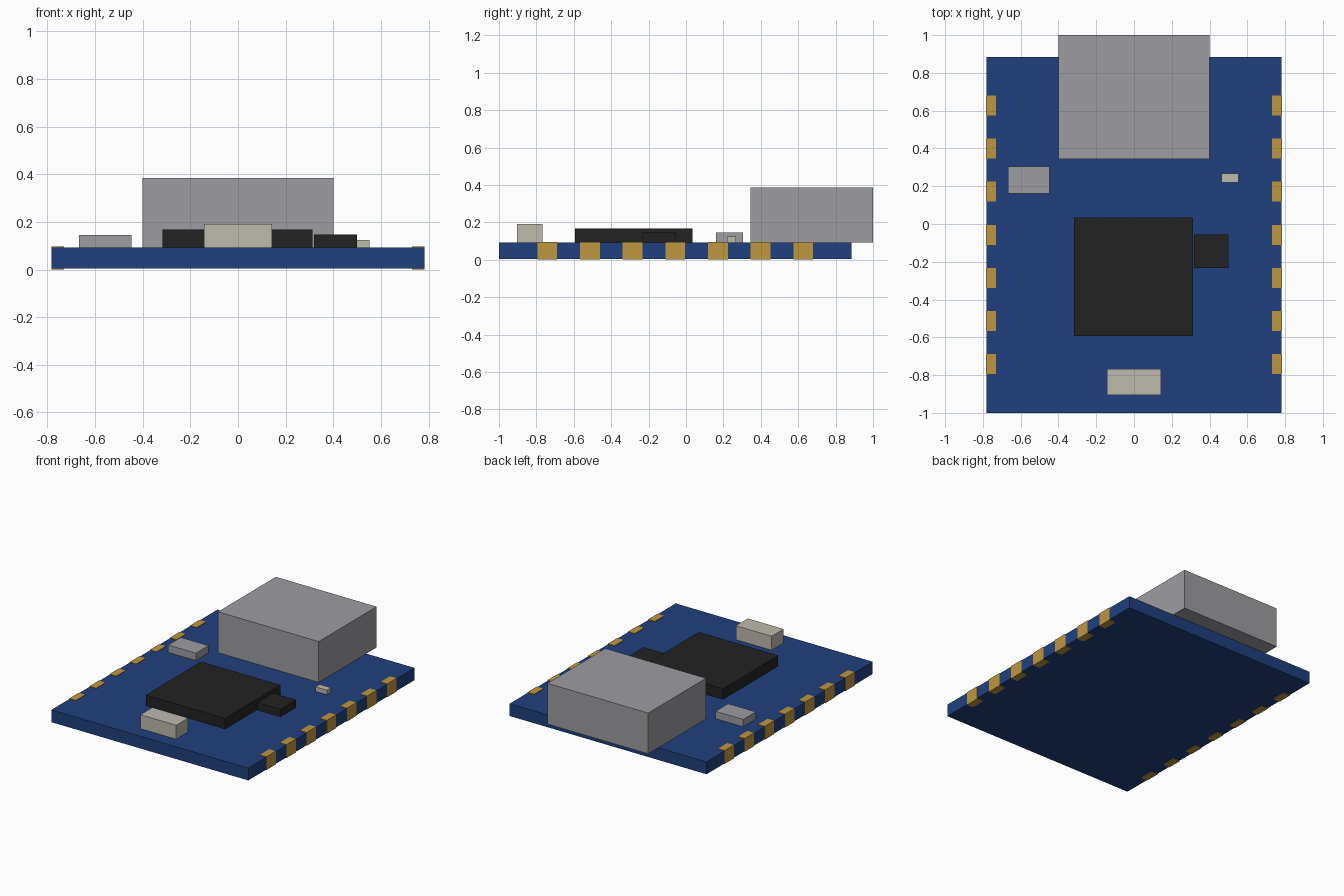
import bpy

cube = bpy.data.objects.get("Cube")
if cube:
    bpy.data.objects.remove(cube, do_unlink=True)


def material(name, rgb):
    m = bpy.data.materials.new(name)
    m.use_nodes = True
    m.diffuse_color = (*rgb, 1)
    m.node_tree.nodes["Principled BSDF"].inputs["Base Color"].default_value = (*rgb, 1)
    return m


blue = material("board blue", (0.014, 0.051, 0.21))
grey = material("metal grey", (0.337, 0.333, 0.356))
black = material("chip black", (0.016, 0.016, 0.016))
gold = material("contact gold", (0.52, 0.31, 0.05))
beige = material("pale beige", (0.51, 0.49, 0.42))


def box(name, mat, x, y, z):
    """Box spanning the given (low, high) ranges."""
    bpy.ops.mesh.primitive_cube_add(size=1)
    ob = bpy.context.object
    ob.name = name
    ob.location = [(a + b) / 2 for a, b in (x, y, z)]
    ob.scale = [b - a for a, b in (x, y, z)]
    bpy.ops.object.transform_apply(location=True, rotation=False, scale=True)
    ob.data.materials.append(mat)
    return ob


TOP = 0.092
HALF = 0.782

# Circuit board
box("board", blue, (-HALF, HALF), (-1, 0.884), (0.004, TOP))

# Parts mounted on the board
box("port_housing", grey, (-0.4, 0.4), (0.344, 1), (TOP, 0.385))
box("main_chip", black, (-0.317, 0.313), (-0.593, 0.034), (TOP, 0.168))
box("side_chip", black, (0.318, 0.5), (-0.233, -0.056), (TOP, 0.146))
box("button", beige, (-0.142, 0.142), (-0.904, -0.768), (TOP, 0.192))
box("oscillator", grey, (-0.667, -0.447), (0.161, 0.304), (TOP, 0.145))
box("indicator_light", beige, (0.462, 0.552), (0.219, 0.267), (TOP, 0.124))

# Edge contacts wrapping both long sides
for side, sign in (("left", 1), ("right", -1)):
    for i in range(7):
        y = -0.742 + 0.2282 * i
        x = sorted((sign * 0.73, sign * (HALF + 0.001)))
        box(f"{side}_contact_{i + 1}", gold, x, (y - 0.053, y + 0.053), (0, TOP + 0.004))
